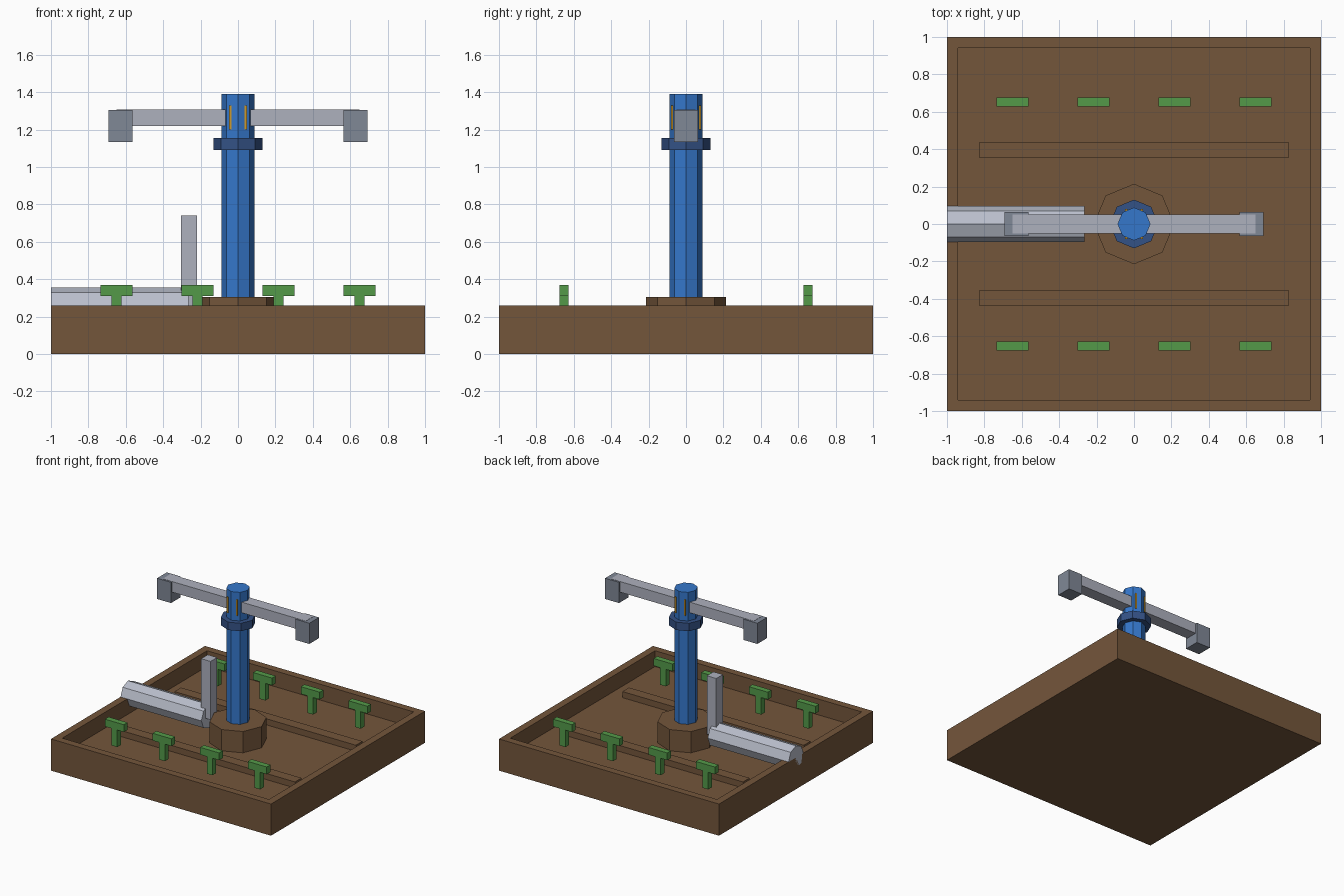
import bpy
import bmesh
import math
from mathutils import Matrix, Vector

cube = bpy.data.objects.get("Cube")
if cube:
    bpy.data.objects.remove(cube, do_unlink=True)


def material(name, r, g, b):
    """Flat material from an 8-bit sRGB colour."""
    def linear(v):
        v /= 255
        return v / 12.92 if v <= 0.04045 else ((v + 0.055) / 1.055) ** 2.4
    colour = (linear(r), linear(g), linear(b), 1)
    mat = bpy.data.materials.new(name)
    mat.use_nodes = True
    mat.diffuse_color = colour
    mat.node_tree.nodes["Principled BSDF"].inputs["Base Color"].default_value = colour
    return mat


BROWN = material("brown wood", 116, 86, 59)
BLUE = material("blue post", 53, 119, 203)
NAVY = material("navy collar", 52, 82, 134)
GREY = material("light grey metal", 174, 177, 190)
STEEL = material("dark grey metal", 128, 136, 150)
PIPE = material("pale grey pipe", 186, 191, 204)
GREEN = material("green", 84, 154, 73)
GOLD = material("gold", 204, 152, 42)


def finish(name, bm, mat):
    bmesh.ops.recalc_face_normals(bm, faces=bm.faces)
    mesh = bpy.data.meshes.new(name)
    bm.to_mesh(mesh)
    bm.free()
    mesh.materials.append(mat)
    obj = bpy.data.objects.new(name, mesh)
    bpy.context.collection.objects.link(obj)
    return obj


def add_box(bm, x, y, z):
    """Box from (min, max) ranges."""
    size = [hi - lo for lo, hi in (x, y, z)]
    centre = [(hi + lo) / 2 for lo, hi in (x, y, z)]
    matrix = Matrix.Translation(centre) @ Matrix.Diagonal((*size, 1))
    bmesh.ops.create_cube(bm, size=1, matrix=matrix)


def box(name, x, y, z, mat):
    bm = bmesh.new()
    add_box(bm, x, y, z)
    return finish(name, bm, mat)


def octagon(name, radius, start, end, mat):
    """Eight-sided prism between two points, corners on the axes."""
    start, end = Vector(start), Vector(end)
    axis = end - start
    turn = Vector((0, 0, 1)).rotation_difference(axis).to_matrix().to_4x4()
    bm = bmesh.new()
    bmesh.ops.create_cone(bm, cap_ends=True, segments=8, radius1=radius,
                          radius2=radius, depth=axis.length)
    # Put a corner exactly on the local x axis
    v = bm.verts[:][0].co
    spin = Matrix.Rotation(-math.atan2(v.y, v.x), 4, 'Z')
    bm.transform(Matrix.Translation((start + end) / 2) @ turn @ spin)
    return finish(name, bm, mat)


RIM, FLOOR = 0.26, 0.13

# Open tray: block with its top inset and pushed down
bm = bmesh.new()
add_box(bm, (-1, 1), (-1, 1), (0, RIM))
top = max(bm.faces, key=lambda f: f.calc_center_median().z)
bmesh.ops.inset_region(bm, faces=[top], thickness=0.085)
inner = bmesh.ops.extrude_face_region(bm, geom=[top])
bmesh.ops.translate(bm, vec=(0, 0, FLOOR - RIM),
                    verts=[g for g in inner["geom"] if isinstance(g, bmesh.types.BMVert)])
if top.is_valid:
    bm.faces.remove(top)
finish("tray", bm, BROWN)

# Raised ridges and rows of T-shaped pegs, front and back
for side, label in ((-1, "front"), (1, "back")):
    y = side * 0.395
    box(label + "_ridge", (-0.825, 0.825), (y - 0.043, y + 0.043), (FLOOR, 0.18), BROWN)
    y = side * 0.653
    for i in range(4):
        x = -0.65 + i * 0.433
        bm = bmesh.new()
        add_box(bm, (x - 0.026, x + 0.026), (y - 0.024, y + 0.024), (0.17, 0.31))
        add_box(bm, (x - 0.086, x + 0.086), (y - 0.024, y + 0.024), (0.31, 0.37))
        finish(f"{label}_peg_{i + 1}", bm, GREEN)

# Central post with its foot and collar
octagon("post_foot", 0.215, (0, 0, FLOOR), (0, 0, 0.305), BROWN)
octagon("post", 0.088, (0, 0, 0.305), (0, 0, 1.39), BLUE)
octagon("post_collar", 0.13, (0, 0, 1.09), (0, 0, 1.155), NAVY)

# Crossbar with a drop block at each end
box("crossbar", (-0.65, 0.65), (-0.05, 0.05), (1.22, 1.307), GREY)
for side, label in ((-1, "right"), (1, "left")):
    ends = sorted((side * 0.565, side * 0.692))
    box(label + "_end_block", ends, (-0.063, 0.063), (1.135, 1.305), STEEL)

# Thin gold strips on the post
for sx, xname in ((-1, "right"), (1, "left")):
    for sy, yname in ((-1, "front"), (1, "back")):
        x, y = sx * 0.042, sy * 0.0745
        box(f"{yname}_{xname}_strip", (x - 0.006, x + 0.006),
            (y - 0.0048, y + 0.0048), (1.2, 1.33), GOLD)

# Pipe lying across the rim and its upright
octagon("pipe", 0.097, (-1, 0, RIM), (-0.265, 0, RIM), PIPE)
box("pipe_upright", (-0.305, -0.22), (-0.043, 0.043), (RIM, 0.74), GREY)
